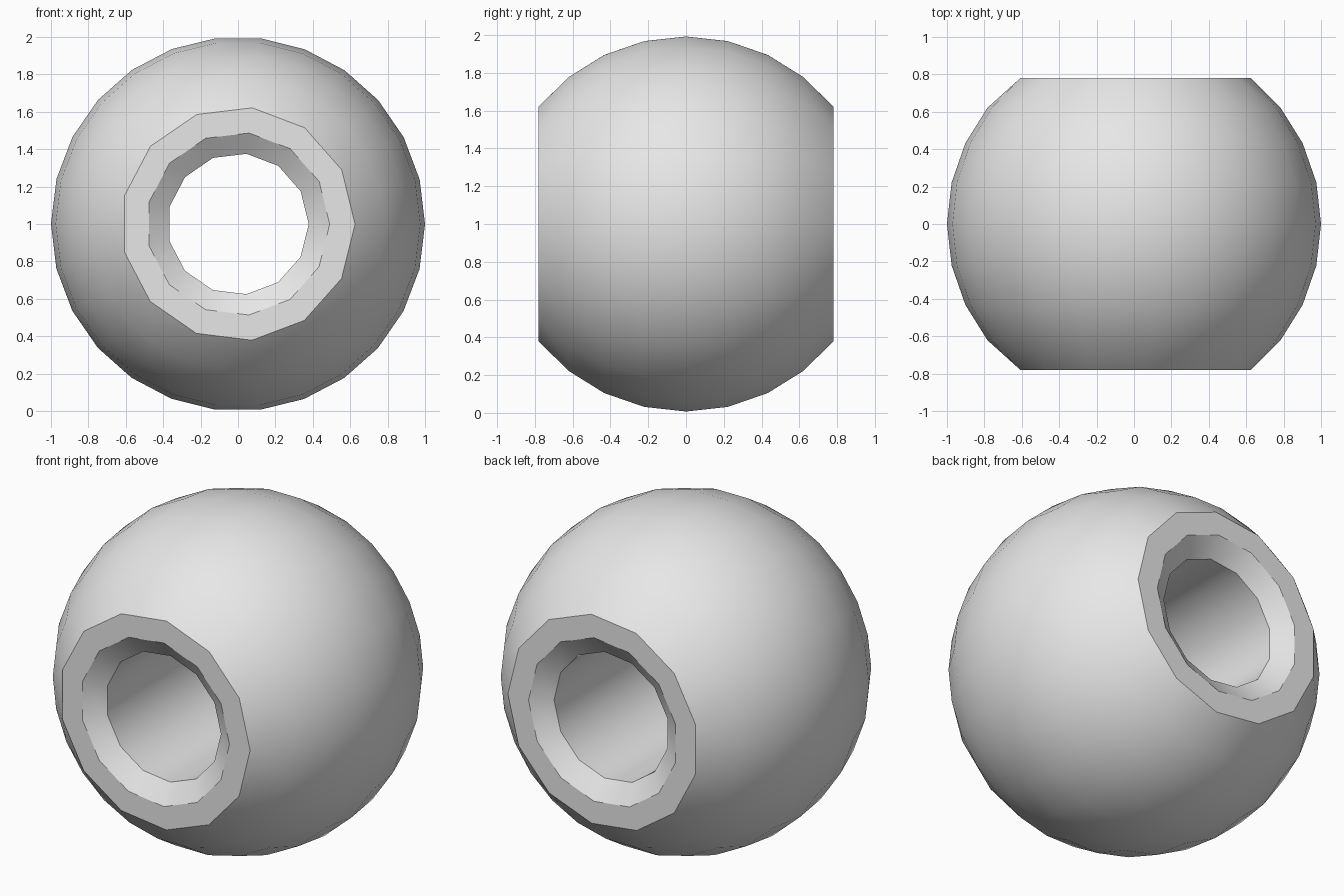
import bpy, bmesh
from math import sin, cos, tau, asin, sqrt, radians

cube = bpy.data.objects.get("Cube")
if cube:
    bpy.data.objects.remove(cube, do_unlink=True)

# Main dimensions
RADIUS, HALF_LENGTH = 1.0, 0.78
HOLE, MOUTH, BEVEL = 0.378, 0.49, 0.08
COARSE, FINE, STEPS = 13, 26, 8
TURN = radians(7)

grey = bpy.data.materials.new("plain grey")
grey.use_nodes = True
grey.diffuse_color = (0.8, 0.8, 0.8, 1)
grey.node_tree.nodes["Principled BSDF"].inputs["Base Color"].default_value = (0.8, 0.8, 0.8, 1)


def ring(bm, r, y, count):
    """Circle of vertices around the y axis."""
    return [bm.verts.new((r * sin(TURN + tau * i / count), y,
                          1 + r * cos(TURN + tau * i / count))) for i in range(count)]


def bridge(bm, a, b):
    """Join two rings; a ring may have twice the vertices of the other."""
    if len(a) > len(b):
        a, b = b, a
    n, m = len(a), len(b)
    for i in range(n):
        p, q = a[i], a[(i + 1) % n]
        if n == m:
            bm.faces.new((p, q, b[(i + 1) % n], b[i]))
        else:
            u, v, w = b[2 * i], b[2 * i + 1], b[(2 * i + 2) % m]
            for tri in ((p, u, v), (p, v, q), (q, v, w)):
                bm.faces.new(tri)


bm = bmesh.new()

# Rounded outside, from the front flat to the back flat
limit = asin(HALF_LENGTH / RADIUS)
rings = []
for k in range(STEPS + 1):
    lat = limit * (2 * k / STEPS - 1)
    count = COARSE if k in (0, STEPS) else FINE
    rings.append(ring(bm, RADIUS * cos(lat), RADIUS * sin(lat), count))

# Flat ends, bevelled mouths and straight bore, from back to front
inner = HALF_LENGTH - BEVEL
for r, y in ((MOUTH, HALF_LENGTH), (HOLE, inner), (HOLE, -inner), (MOUTH, -HALF_LENGTH)):
    rings.append(ring(bm, r, y, COARSE))

for a, b in zip(rings, rings[1:] + rings[:1]):
    bridge(bm, a, b)
bmesh.ops.recalc_face_normals(bm, faces=bm.faces)

mesh = bpy.data.meshes.new("bead")
bm.to_mesh(mesh)
bm.free()
mesh.materials.append(grey)
bead = bpy.data.objects.new("bead", mesh)
bpy.context.collection.objects.link(bead)

# Smooth curved areas, crisp rims
for obj in bpy.context.selected_objects:
    obj.select_set(False)
bead.select_set(True)
bpy.context.view_layer.objects.active = bead
bpy.ops.object.shade_smooth_by_angle(angle=radians(31))
